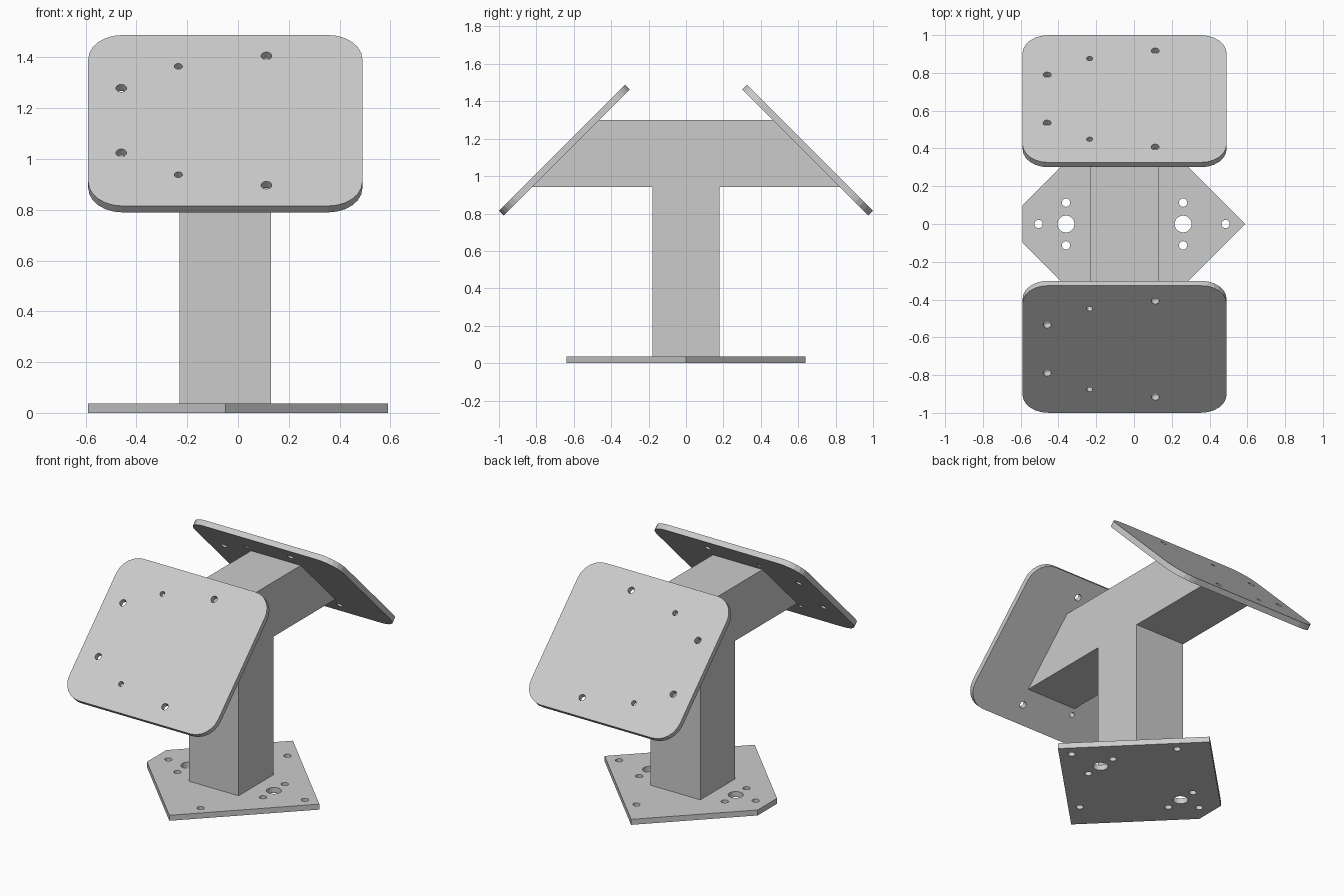
import bpy, bmesh
from math import cos, sin, pi, sqrt

if "Cube" in bpy.data.objects:
    bpy.data.objects.remove(bpy.data.objects["Cube"])

T = 0.036          # sheet thickness
CX = -0.05         # x centre of post, base and plates


def circle(x, y, r, n=20):
    return [(x + r * cos(2 * pi * i / n), y + r * sin(2 * pi * i / n)) for i in range(n)]


def rounded_rect(cx, hx, hy, r, seg=6):
    pts = []
    for k, (sx, sy) in enumerate([(1, 1), (-1, 1), (-1, -1), (1, -1)]):
        for i in range(seg + 1):
            a = pi / 2 * (k + i / seg)
            pts.append((cx + sx * (hx - r) + r * cos(a), sy * (hy - r) + r * sin(a)))
    return pts


def sheet(name, loops, depth, loc, rot=(0, 0, 0)):
    """Extrude a flat outline (first loop) with holes (other loops) into a mesh."""
    cu = bpy.data.curves.new(name + "_profile", 'CURVE')
    cu.dimensions = '2D'
    cu.fill_mode = 'BOTH'
    cu.extrude = depth / 2
    for loop in loops:
        sp = cu.splines.new('POLY')
        sp.points.add(len(loop) - 1)
        for p, (x, y) in zip(sp.points, loop):
            p.co = (x, y, 0, 1)
        sp.use_cyclic_u = True
    tmp = bpy.data.objects.new(name + "_tmp", cu)
    bpy.context.collection.objects.link(tmp)
    dg = bpy.context.evaluated_depsgraph_get()
    me = bpy.data.meshes.new_from_object(tmp.evaluated_get(dg))
    bpy.data.objects.remove(tmp)
    # weld walls to caps, keep flat shading
    bm = bmesh.new()
    bm.from_mesh(me)
    bmesh.ops.remove_doubles(bm, verts=bm.verts, dist=1e-5)
    bmesh.ops.recalc_face_normals(bm, faces=bm.faces)
    for f in bm.faces:
        f.smooth = False
    bm.to_mesh(me)
    bm.free()
    ob = bpy.data.objects.new(name, me)
    ob.location, ob.rotation_euler = loc, rot
    bpy.context.collection.objects.link(ob)
    return ob


# Base: diamond with one clipped corner, and bolt holes
base = [[(0.59, 0), (CX, 0.64), (-0.59, 0.10), (-0.59, -0.10), (CX, -0.64)]]
for x in (-0.36, 0.26):
    base.append(circle(x, 0, 0.045))
    base += [circle(x, s * 0.113, 0.022) for s in (1, -1)]
base += [circle(x, 0, 0.022) for x in (-0.505, 0.485)]
base += [circle(0.044, s * 0.45, 0.022) for s in (1, -1)]
sheet("base_plate", base, T, (0, 0, T / 2))

# Post and cross beam: one T profile with mitred ends
PY, PZ = 0.65, 1.139                  # centre of the tilted plates
edge = PY + PZ - T / sqrt(2)          # inner plate plane: y + z = edge
half = [(0.18, T), (0.18, 0.941), (edge - 0.941, 0.941), (edge - 1.30, 1.30)]
tee = half + [(-y, z) for y, z in reversed(half)]
sheet("post_and_beam", [tee], 0.36, (CX, 0, 0), (pi / 2, 0, pi / 2))

# Two tilted mounting plates with rounded corners
plate = [rounded_rect(CX, 0.54, 0.476, 0.135)]
for x, v, r in [(-0.46, 0.18, 0.021), (-0.235, 0.302, 0.016), (0.112, 0.36, 0.021)]:
    plate += [circle(x, s * v, r) for s in (1, -1)]
for name, s in (("front_plate", -1), ("back_plate", 1)):
    sheet(name, plate, T, (0, s * PY, PZ), (-s * pi / 4, 0, 0))
